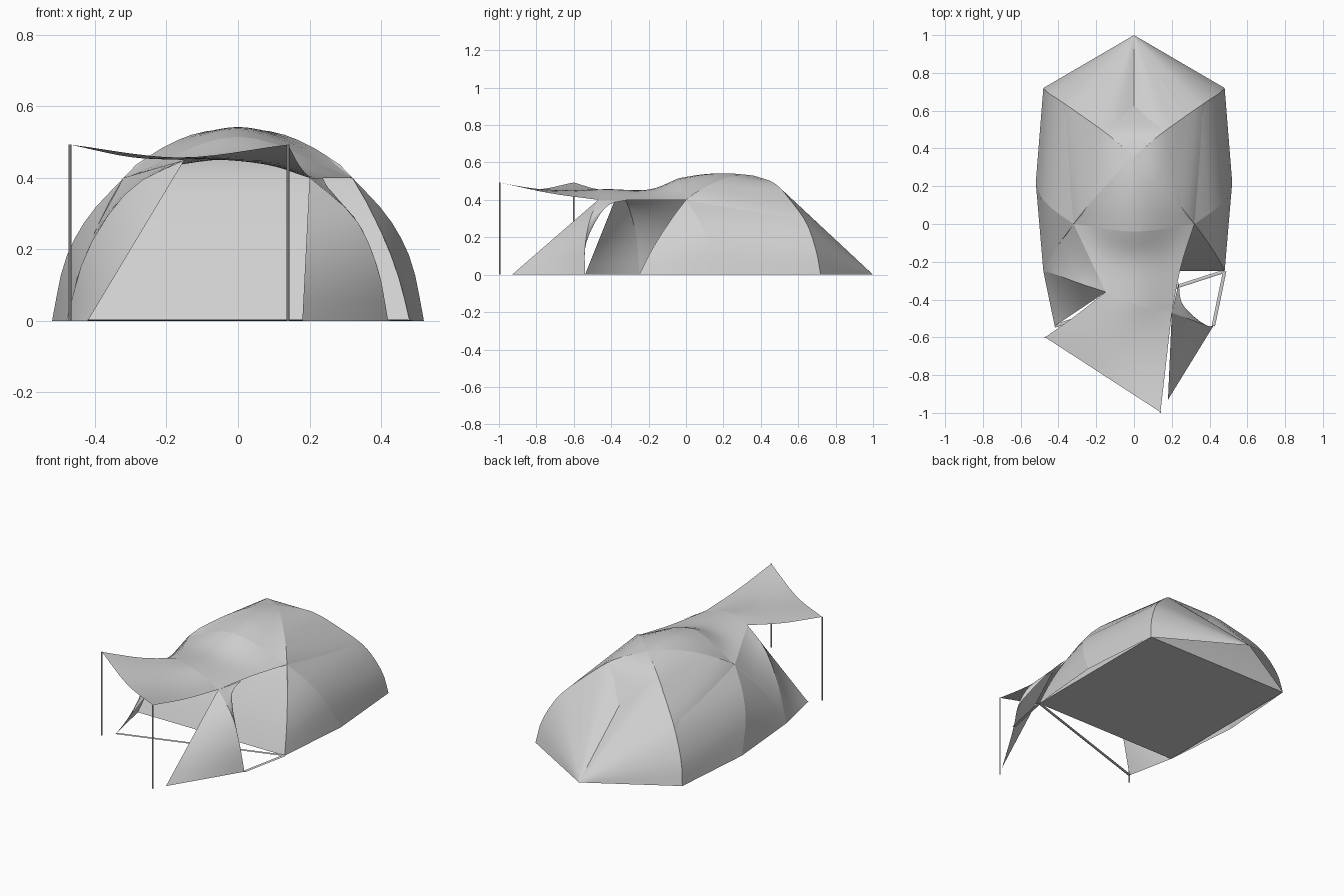
import bpy, bmesh
from mathutils import Vector

cube = bpy.data.objects.get("Cube")
if cube:
    bpy.data.objects.remove(cube, do_unlink=True)

fabric = bpy.data.materials.new("grey fabric")
fabric.use_nodes = True
fabric.diffuse_color = (0.63, 0.63, 0.63, 1)
fabric.node_tree.nodes["Principled BSDF"].inputs["Base Color"].default_value = (0.63, 0.63, 0.63, 1)


def curve(points, n):
    """Smooth curve through the points, cut into n segments."""
    p = [Vector(q) for q in points]
    p = [2 * p[0] - p[1]] + p + [2 * p[-1] - p[-2]]
    spans = len(p) - 3
    result = []
    for i in range(n + 1):
        u = i * spans / n
        k = min(int(u), spans - 1)
        t = u - k
        a, b, c, d = p[k:k + 4]
        result.append(0.5 * (2 * b + (c - a) * t + (2 * a - 5 * b + 4 * c - d) * t ** 2
                             + (3 * b - a - 3 * c + d) * t ** 3))
    return result


def mirror(points):
    return [(-x, y, z) for x, y, z in points]


def finish(name, bm, smooth=True):
    mesh = bpy.data.meshes.new(name)
    bm.to_mesh(mesh)
    bm.free()
    mesh.materials.append(fabric)
    obj = bpy.data.objects.new(name, mesh)
    bpy.context.collection.objects.link(obj)
    if smooth:
        bpy.ops.object.select_all(action='DESELECT')
        obj.select_set(True)
        bpy.context.view_layer.objects.active = obj
        bpy.ops.object.shade_smooth_by_angle(angle=0.6)


def sheet(name, curves, facing, m=8, n=8):
    """Cloth stretched over a series of curves, its front turned to facing."""
    rails = [curve(c, m) for c in curves]
    bm = bmesh.new()
    grid = [[bm.verts.new(v) for v in curve(col, n)] for col in zip(*rails)]
    for r, s in zip(grid, grid[1:]):
        for j in range(n):
            bm.faces.new((r[j], r[j + 1], s[j + 1], s[j]))
    bmesh.ops.remove_doubles(bm, verts=bm.verts, dist=0.0005)
    bm.normal_update()
    total = sum((f.normal * f.calc_area() for f in bm.faces), Vector())
    if total.dot(Vector(facing)) < 0:
        bmesh.ops.reverse_faces(bm, faces=bm.faces)
    finish(name, bm)


def bar(name, a, b, radius, sides=8, flat=1.0):
    """Straight rod or strap from a to b."""
    a, b = Vector(a), Vector(b)
    bm = bmesh.new()
    bmesh.ops.create_cone(bm, cap_ends=True, segments=sides, radius1=radius,
                          radius2=radius, depth=(b - a).length)
    turn = (b - a).to_track_quat('Z', 'Y').to_matrix()
    middle = (a + b) / 2
    for v in bm.verts:
        v.co = turn @ v.co
        v.co.z *= flat
        v.co += middle
    finish(name, bm, sides > 4)


# Key points on the +x half
foot_back, foot_side, foot_front = (.48, .72, 0), (.52, .22, 0), (.48, -.25, 0)
shoulder, crossing, tail = (.32, 0, .4), (0, .36, .53), (0, 1, 0)
bend = (.265, .565, .39)
front_peak = (0, -.04, .515)

# Pole lines
back_low = [foot_back, (.455, .695, .13), (.38, .645, .275), bend]
back_high = [bend, (.14, .475, .488), crossing]
side_low = [foot_side, (.485, .135, .165), (.42, .07, .29), shoulder]
front_low = [foot_front, (.45, -.19, .12), (.4, -.11, .25), shoulder]
over_top = [shoulder, (.25, .09, .46), (.17, .18, .505), (.09, .27, .53), crossing]
ridge = [front_peak, (0, .06, .533), (0, .15, .541), (0, .25, .541), crossing]
back_pole = back_low + back_high[1:]
front_pole = front_low + over_top[1:]

# Dome panels and inner tent sides, left and right
for side, s, m in (("left", 1, list), ("right", -1, mirror)):
    sheet(side + "_lower_panel", [m(back_low), m(side_low)], (s, 0, .3))
    sheet(side + "_upper_panel", [m(back_high), m(over_top)], (s, 0, 1))
    sheet(side + "_front_triangle", [m(side_low), m(front_low)], (s, 0, .3))
    sheet(side + "_back_lower_panel", [[tail] * 3, m(back_low)], (0, 1, .5))
    sheet(side + "_back_upper_panel", [[tail] * 3, m(back_high)], (0, 1, 1))
    sheet(side + "_inner_wall", [m(back_pole), m(front_pole)], (s, 0, .3), m=14, n=4)
sheet("roof", [over_top, ridge, mirror(over_top)], (0, 0, 1), n=12)

# Inner tent ends, stretched between the crossing poles
sheet("inner_front_wall", [front_pole, mirror(front_pole)], (0, -1, .5), m=14, n=4)
sheet("inner_back_wall", [back_pole, mirror(back_pole)], (0, 1, .5), m=14, n=4)

# Porch canopy and its closed side
hoop = [mirror([shoulder])[0], front_peak, shoulder]
corner, door_top = (-.15, -.36, .45), (.2, -.47, .4)
joint = [corner, (.02, -.43, .455), door_top]
fold = [(-.48, -.25, 0), (-.42, -.265, .2), (-.3, -.31, .37), corner]
porch_foot, door_foot = (-.42, -.54, 0), (.42, -.54, 0)
sheet("porch_roof", [hoop, [(-.235, -.18, .425), (0, -.2, .455), (.25, -.22, .4)], joint],
      (0, 0, 1), m=12, n=10)
sheet("porch_side", [mirror(front_low), fold], (-1, 0, 1))
sheet("porch_front_triangle", [fold, [porch_foot, (-.285, -.45, .225), corner]], (1, 0, -.5))

# Doorway strip with a rounded arch, and the open door flap
door_edge = [door_foot, (.39, -.54, .15), (.325, -.515, .29), door_top]
arch = [door_foot, (.385, -.54, .15), (.305, -.48, .29), (.25, -.41, .375), (.237, -.31, .4)]
sheet("doorway_strip", [door_edge, arch], (1, -.3, .5), m=12, n=3)
sheet("door_flap", [[(.18, -.93, 0), door_top], door_edge], (1, -.6, .6))

# Awning held up by two poles
awning_tips = [(-.47, -.6, .493), (.14, -.996, .493)]
sheet("awning", [joint, [(-.3, -.478, .458), (-.08, -.6, .452), (.17, -.735, .437)],
                 [awning_tips[0], (-.165, -.798, .457), awning_tips[1]]], (0, 0, 1), m=12, n=10)
for i, (x, y, z) in enumerate(awning_tips):
    bar("awning_pole_" + str(i + 1), (x, y, 0), (x, y, z), .004)

# Ground straps
for name, end in (("short_strap", door_foot), ("long_strap", porch_foot)):
    lift = Vector((0, 0, .002))
    bar(name, Vector(foot_front) + lift, Vector(end) + lift, .009, sides=4, flat=.2)

# Floor of the inner tent
sheet("floor", [[foot_back, foot_front], mirror([foot_back, foot_front])], (0, 0, -1), m=1, n=1)
